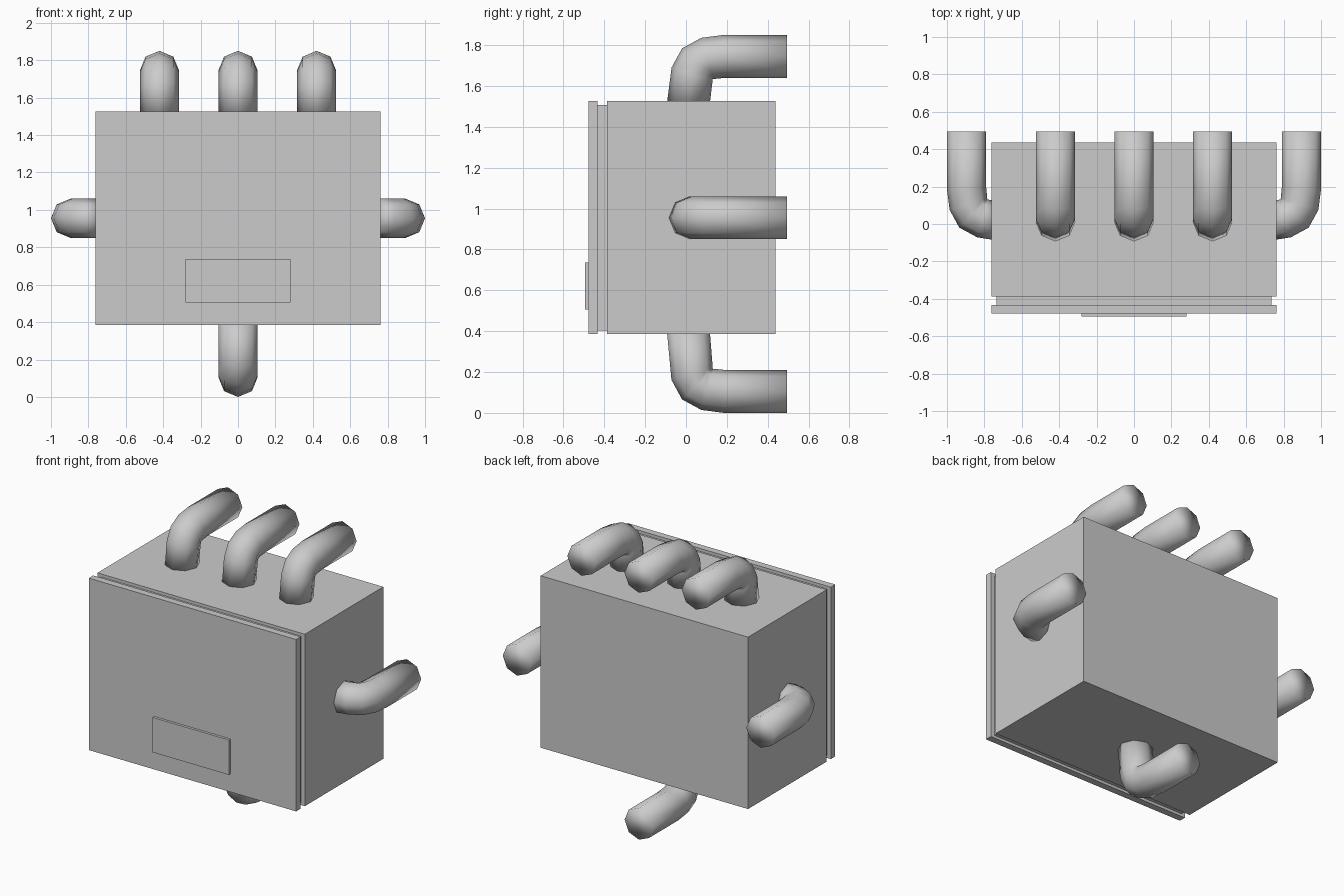
import bpy, bmesh, math
from mathutils import Vector

if "Cube" in bpy.data.objects:
    bpy.data.objects.remove(bpy.data.objects["Cube"])


def finish(name, bm):
    bmesh.ops.recalc_face_normals(bm, faces=bm.faces[:])
    mesh = bpy.data.meshes.new(name)
    bm.to_mesh(mesh)
    bm.free()
    ob = bpy.data.objects.new(name, mesh)
    bpy.context.collection.objects.link(ob)
    return ob


def box(name, half_x, y0, y1, z0, z1):
    bm = bmesh.new()
    bmesh.ops.create_cube(bm, size=1)
    for v in bm.verts:
        v.co = (v.co.x * 2 * half_x, (y0 + y1) / 2 + v.co.y * (y1 - y0),
                (z0 + z1) / 2 + v.co.z * (z1 - z0))
    return finish(name, bm)


def pipe(name, origin, out, start_depth, start_y):
    """Bent octagonal pipe; origin is its outermost line, out points away from the box."""
    r, sides = 0.105, 8
    out, back = Vector(out), Vector((0, 1, 0))
    lateral = out.cross(back)
    profile = [(start_y, start_depth + 0.01), (0.03, 0.19), (0.055, 0.14),
               (0.105, 0.115), (0.19, 0.105), (0.495, 0.105)]
    path = [Vector(origin) + back * y - out * d for y, d in profile]
    dirs = [(b - a).normalized() for a, b in zip(path, path[1:])]
    dirs[0] = dirs[0] if start_depth > 0.25 else (dirs[0] + out).normalized()
    bm = bmesh.new()
    rings = []
    for i, p in enumerate(path):
        if i == 0:
            t = out
        elif i == len(path) - 1:
            t = back
        else:
            t = (dirs[i - 1] + dirs[i]).normalized()
        n = lateral.cross(t)
        rings.append([bm.verts.new(p + r * (math.cos(a) * n + math.sin(a) * lateral))
                      for a in (2 * math.pi * k / sides for k in range(sides))])
    for a, b in zip(rings, rings[1:]):
        for k in range(sides):
            j = (k + 1) % sides
            bm.faces.new((a[k], a[j], b[j], b[k]))
    bm.faces.new(rings[0])
    bm.faces.new(rings[-1])
    for f in bm.faces:
        f.smooth = True
    return finish(name, bm)


# Box, recessed seal, lid and label plate
box("box_body", 0.762, -0.387, 0.437, 0.385, 1.527)
box("lid_seal", 0.735, -0.435, -0.38, 0.403, 1.507)
box("lid", 0.762, -0.478, -0.432, 0.385, 1.527)
box("label_plate", 0.28, -0.495, -0.47, 0.505, 0.737)

# Three pipes on top, one below, one on each side
for i, x in enumerate((-0.42, 0, 0.42)):
    pipe(f"top_pipe_{i + 1}", (x, 0, 1.85), (0, 0, 1), 0.323, 0.012)
pipe("bottom_pipe", (0, 0, 0), (0, 0, -1), 0.385, 0.012)
for side, s in (("left", -1), ("right", 1)):
    pipe(f"{side}_pipe", (s, 0, 0.955), (s, 0, 0), 0.238, 0.02)
